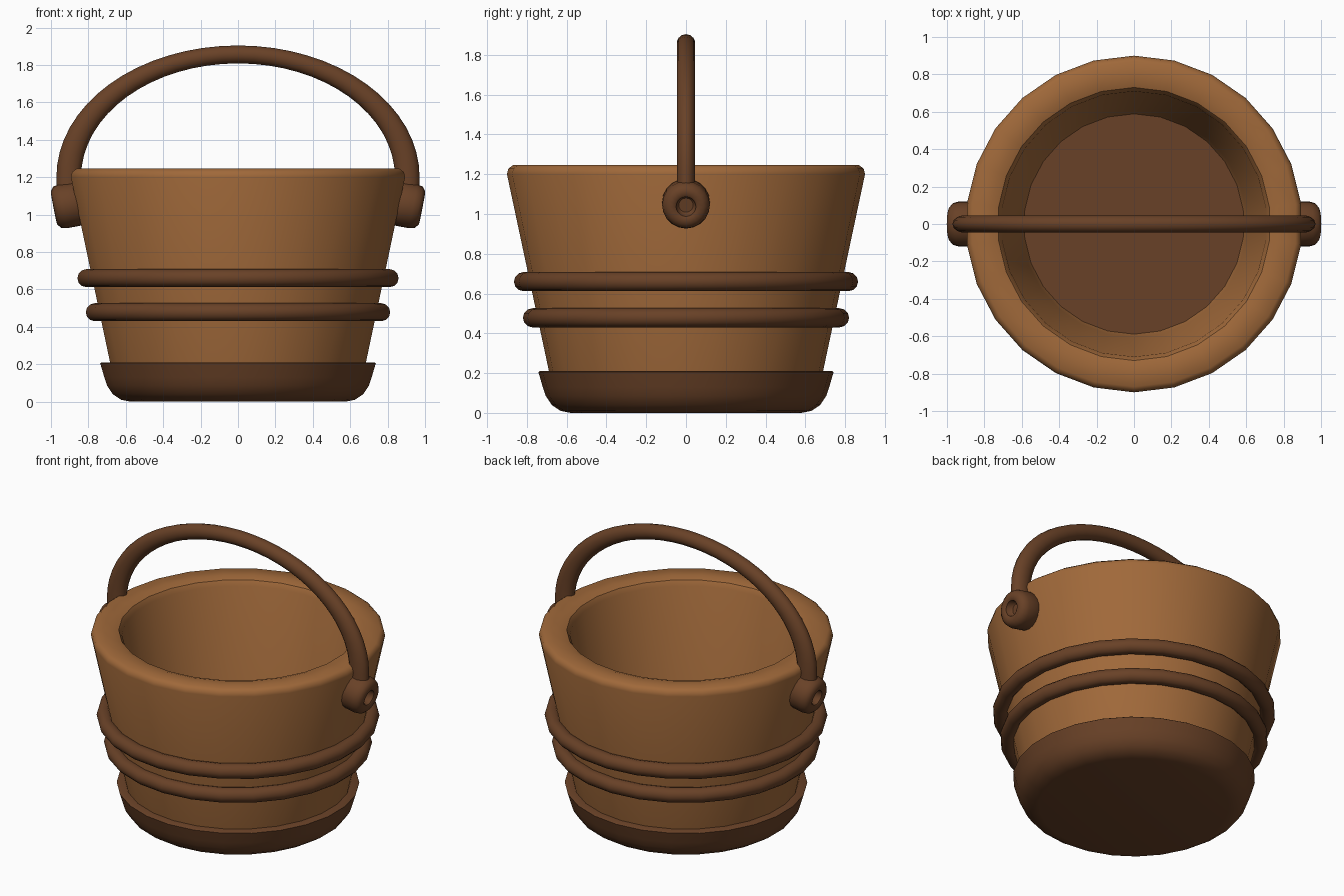
import bpy, bmesh
from math import pi, sin, cos, radians
from mathutils import Matrix, Vector

if "Cube" in bpy.data.objects:
    bpy.data.objects.remove(bpy.data.objects["Cube"])

SIDES = 26


def material(name, rgb):
    m = bpy.data.materials.new(name)
    m.diffuse_color = (*rgb, 1)
    m.use_nodes = True
    m.node_tree.nodes["Principled BSDF"].inputs["Base Color"].default_value = m.diffuse_color
    return m


wood = material("light_wood", (0.35, 0.14, 0.042))
dark = material("dark_wood", (0.14, 0.053, 0.02))


def finish(name, bm, mat):
    bmesh.ops.remove_doubles(bm, verts=bm.verts, dist=1e-5)
    bmesh.ops.recalc_face_normals(bm, faces=bm.faces)
    me = bpy.data.meshes.new(name)
    bm.to_mesh(me)
    bm.free()
    me.materials.append(mat)
    ob = bpy.data.objects.new(name, me)
    bpy.context.collection.objects.link(ob)
    bpy.ops.object.select_all(action='DESELECT')
    ob.select_set(True)
    bpy.context.view_layer.objects.active = ob
    bpy.ops.object.shade_smooth_by_angle(angle=radians(40))
    return ob


def skin(bm, rings, closed=False):
    """Bridge a list of vertex rings with quads."""
    pairs = list(zip(rings, rings[1:])) + ([(rings[-1], rings[0])] if closed else [])
    for a, b in pairs:
        n = len(a)
        for i in range(n):
            j = (i + 1) % n
            bm.faces.new((a[i], a[j], b[j], b[i]))


def lathe(name, profile, mat, closed=False, sides=SIDES, matrix=Matrix()):
    """Revolve (radius, z) points; open profiles are capped at both ends."""
    bm = bmesh.new()
    rings = [[bm.verts.new((r * cos(pi / 2 + 2 * pi * i / sides),
                            r * sin(pi / 2 + 2 * pi * i / sides), z))
              for i in range(sides)] for r, z in profile]
    skin(bm, rings, closed)
    if not closed:
        bm.faces.new(rings[0])
        bm.faces.new(rings[-1])
    bm.transform(matrix)
    return finish(name, bm, mat)


# Tapered tub with thick rounded rim and hollow inside
lathe("bucket_body", [(0.655, 0.05), (0.90, 1.20), (0.893, 1.228), (0.87, 1.245),
                      (0.77, 1.245), (0.73, 1.232), (0.71, 1.20),
                      (0.605, 0.25), (0.585, 0.20), (0.545, 0.18)], wood)

# Rounded foot
lathe("base", [(0.58, 0.0), (0.63, 0.01), (0.675, 0.04), (0.705, 0.085),
               (0.72, 0.13), (0.742, 0.205), (0.735, 0.21), (0.66, 0.21)], dark)

# Two hoops
for name, major, z in (("upper_hoop", 0.817, 0.66), ("lower_hoop", 0.772, 0.478)):
    lathe(name, [(major + 0.048 * cos(2 * pi * i / 12), z + 0.048 * sin(2 * pi * i / 12))
                 for i in range(12)], dark, closed=True)

# Arched handle: half a torus squashed in height, with short straight ends
bm = bmesh.new()
stations = [(0.0, -0.10)] + [(pi * k / 32, 0.0) for k in range(33)] + [(pi, -0.10)]
rings = []
for t, drop in stations:
    ring = []
    for i in range(14):
        a = 2 * pi * i / 14
        r = 0.905 + 0.066 * cos(a)
        ring.append(bm.verts.new((r * cos(t), 0.047 * sin(a), 1.20 + drop + 0.725 * r * sin(t))))
    rings.append(ring)
skin(bm, rings)
bm.faces.new(rings[0])
bm.faces.new(rings[-1])
finish("handle", bm, dark)

# Round bosses holding the handle, set square to the sloping wall
boss = [(0.10, -0.17), (0.12, -0.13), (0.12, -0.05), (0.112, -0.02), (0.09, -0.002),
        (0.062, 0.0), (0.05, -0.008), (0.042, -0.045), (0.036, -0.05)]
for side, name in ((1, "right_boss"), (-1, "left_boss")):
    axis = Vector((side * cos(radians(11)), 0, -sin(radians(11))))
    rot = axis.to_track_quat('Z', 'Y').to_matrix().to_4x4()
    lathe(name, boss, dark, sides=20,
          matrix=Matrix.Translation((side * 0.986, 0, 1.035)) @ rot)
